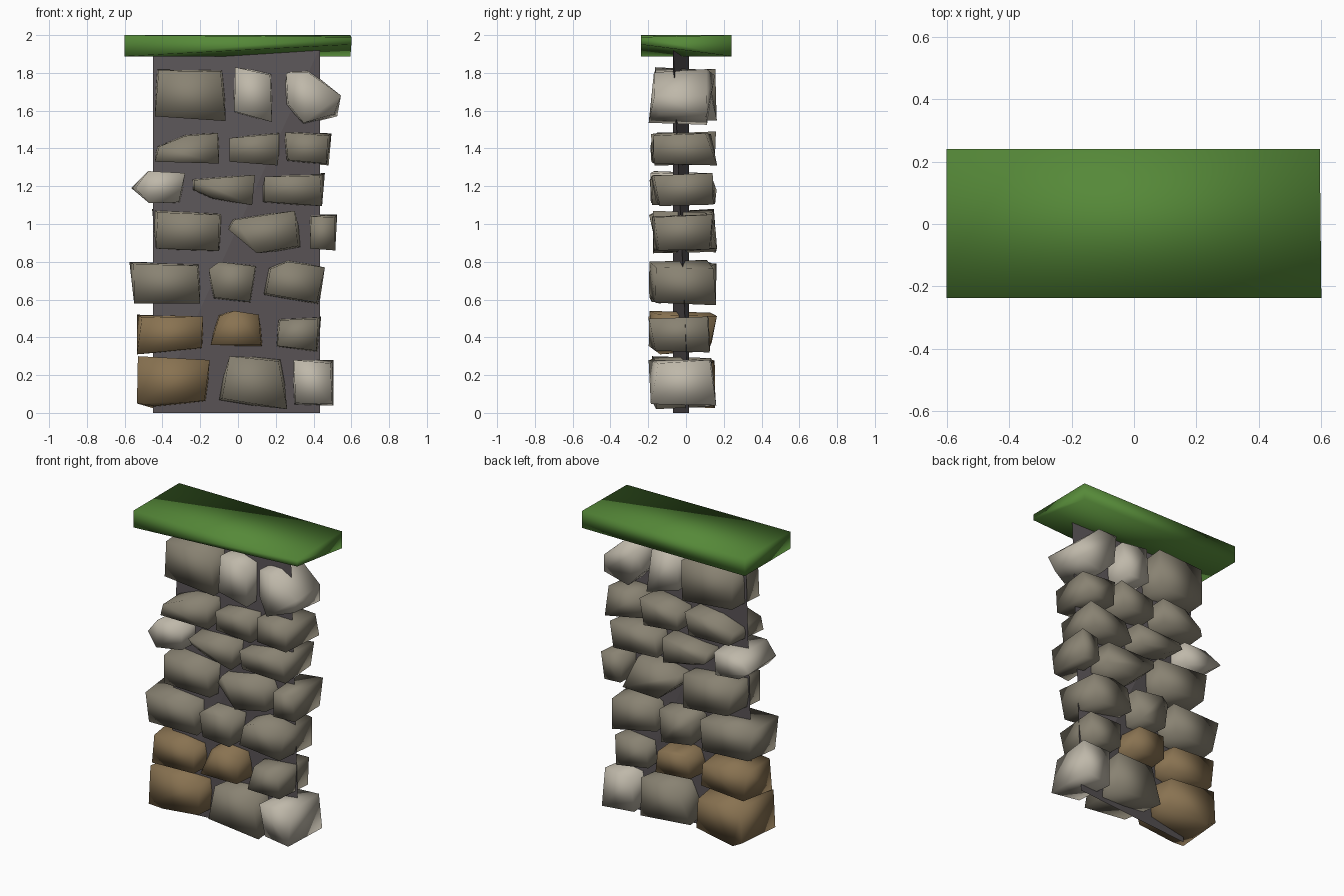
import bpy
import bmesh
import random
from mathutils import Vector

random.seed(11)
cube = bpy.data.objects.get("Cube")
if cube:
    bpy.data.objects.remove(cube, do_unlink=True)


def make_material(name, rgb):
    mat = bpy.data.materials.new(name)
    mat.use_nodes = True
    mat.diffuse_color = (*rgb, 1)
    mat.node_tree.nodes["Principled BSDF"].inputs["Base Color"].default_value = (*rgb, 1)
    return mat


GREY = make_material("grey_stone", (0.25, 0.225, 0.17))
LIGHT = make_material("light_stone", (0.52, 0.48, 0.4))
BROWN = make_material("brown_stone", (0.25, 0.17, 0.083))
MORTAR = make_material("dark_mortar", (0.105, 0.092, 0.097))
GREEN = make_material("green_cap", (0.092, 0.25, 0.04))


def hull(name, points, mat, smooth=True):
    """Faceted convex solid around a few corner points."""
    bm = bmesh.new()
    for p in points:
        bm.verts.new(p)
    bmesh.ops.convex_hull(bm, input=bm.verts)
    inner = [v for v in bm.verts if not v.link_faces]
    bmesh.ops.delete(bm, geom=inner, context='VERTS')
    bmesh.ops.recalc_face_normals(bm, faces=bm.faces)
    for face in bm.faces:
        face.smooth = smooth
    mesh = bpy.data.meshes.new(name)
    bm.to_mesh(mesh)
    bm.free()
    mesh.materials.append(mat)
    obj = bpy.data.objects.new(name, mesh)
    bpy.context.collection.objects.link(obj)
    return obj


def stone(name, mat, *outline):
    """Rough block: each corner of the outline is full at one end and worn at the other."""
    centre = sum((Vector(p) for p in outline), Vector((0, 0))) / len(outline)
    points = []
    for p in outline:
        sizes = [1.0, random.uniform(0.84, 0.95)]
        random.shuffle(sizes)
        for depth, size in zip((-0.168, 0.133), sizes):
            q = centre + (Vector(p) - centre) * size
            points.append((q.x, depth + random.uniform(-0.032, 0.032), q.y))
    return hull(name, points, mat)


# Thin mortar core, twisted so that opposite corners lean forward and back
hull("mortar_core", [(0.435, -0.068, 1.937), (0.435, 0.016, 0), (-0.45, 0.016, 1.89), (-0.45, -0.068, 0)],
     MORTAR, smooth=False)

# Cap slab, its front right underside lifted
cap_corners = [(x, y, z) for x in (-0.6, 0.595) for y in (-0.237, 0.24) for z in (1.888, 2.0)]
cap_corners[4:6] = [(0.6, -0.237, 1.95), (0.6, -0.237, 1.99)]
hull("cap_slab", cap_corners, GREEN)

# Bottom course
stone("bottom_course_right", BROWN, (-0.535, 0.05), (-0.53, 0.3), (-0.15, 0.28), (-0.165, 0.06), (-0.45, 0.025))
stone("bottom_course_middle", GREY, (-0.115, 0.06), (-0.045, 0.3), (0.235, 0.29), (0.26, 0.02))
stone("bottom_course_left", LIGHT, (0.295, 0.04), (0.295, 0.28), (0.505, 0.28), (0.505, 0.04))

# Second course
stone("second_course_right", BROWN, (-0.535, 0.31), (-0.535, 0.52), (-0.185, 0.51), (-0.185, 0.34))
stone("second_course_middle", BROWN, (-0.145, 0.36), (-0.11, 0.52), (-0.02, 0.54), (0.11, 0.52), (0.135, 0.35))
stone("second_course_left", GREY, (0.2, 0.35), (0.21, 0.5), (0.44, 0.51), (0.425, 0.32))

# Third course
stone("third_course_right", GREY, (-0.55, 0.58), (-0.575, 0.8), (-0.2, 0.79), (-0.2, 0.58))
stone("third_course_middle", GREY, (-0.135, 0.6), (-0.155, 0.76), (-0.1, 0.8), (0.1, 0.78), (0.07, 0.58))
stone("third_course_left", GREY, (0.125, 0.62), (0.155, 0.77), (0.26, 0.81), (0.46, 0.77), (0.43, 0.57))

# Fourth course
stone("fourth_course_right", GREY, (-0.435, 0.87), (-0.455, 1.08), (-0.075, 1.06), (-0.09, 0.85))
stone("fourth_course_middle", GREY, (-0.05, 0.97), (-0.04, 1.03), (0.3, 1.07), (0.35, 0.87), (0.1, 0.845))
stone("fourth_course_left", GREY, (0.38, 0.87), (0.38, 1.05), (0.525, 1.05), (0.515, 0.86))

# Fifth course
stone("fifth_course_right", LIGHT, (-0.565, 1.19), (-0.475, 1.28), (-0.28, 1.27), (-0.305, 1.11), (-0.47, 1.11))
stone("fifth_course_middle", GREY, (-0.25, 1.18), (-0.25, 1.24), (0.09, 1.26), (0.075, 1.1), (-0.14, 1.13))
stone("fifth_course_left", GREY, (0.12, 1.11), (0.14, 1.25), (0.46, 1.27), (0.445, 1.095))

# Sixth course
stone("sixth_course_right", GREY, (-0.44, 1.33), (-0.43, 1.41), (-0.28, 1.475), (-0.1, 1.485), (-0.1, 1.32))
stone("sixth_course_middle", GREY, (-0.045, 1.33), (-0.045, 1.455), (0.23, 1.49), (0.21, 1.31))
stone("sixth_course_left", GREY, (0.25, 1.33), (0.25, 1.485), (0.495, 1.48), (0.48, 1.31))

# Top course
stone("top_course_right", GREY, (-0.44, 1.57), (-0.43, 1.82), (-0.075, 1.82), (-0.065, 1.545))
stone("top_course_middle", LIGHT, (-0.025, 1.59), (-0.015, 1.83), (0.18, 1.8), (0.18, 1.54))
stone("top_course_left", LIGHT, (0.245, 1.63), (0.255, 1.8), (0.37, 1.82), (0.545, 1.68), (0.525, 1.57), (0.345, 1.525))
